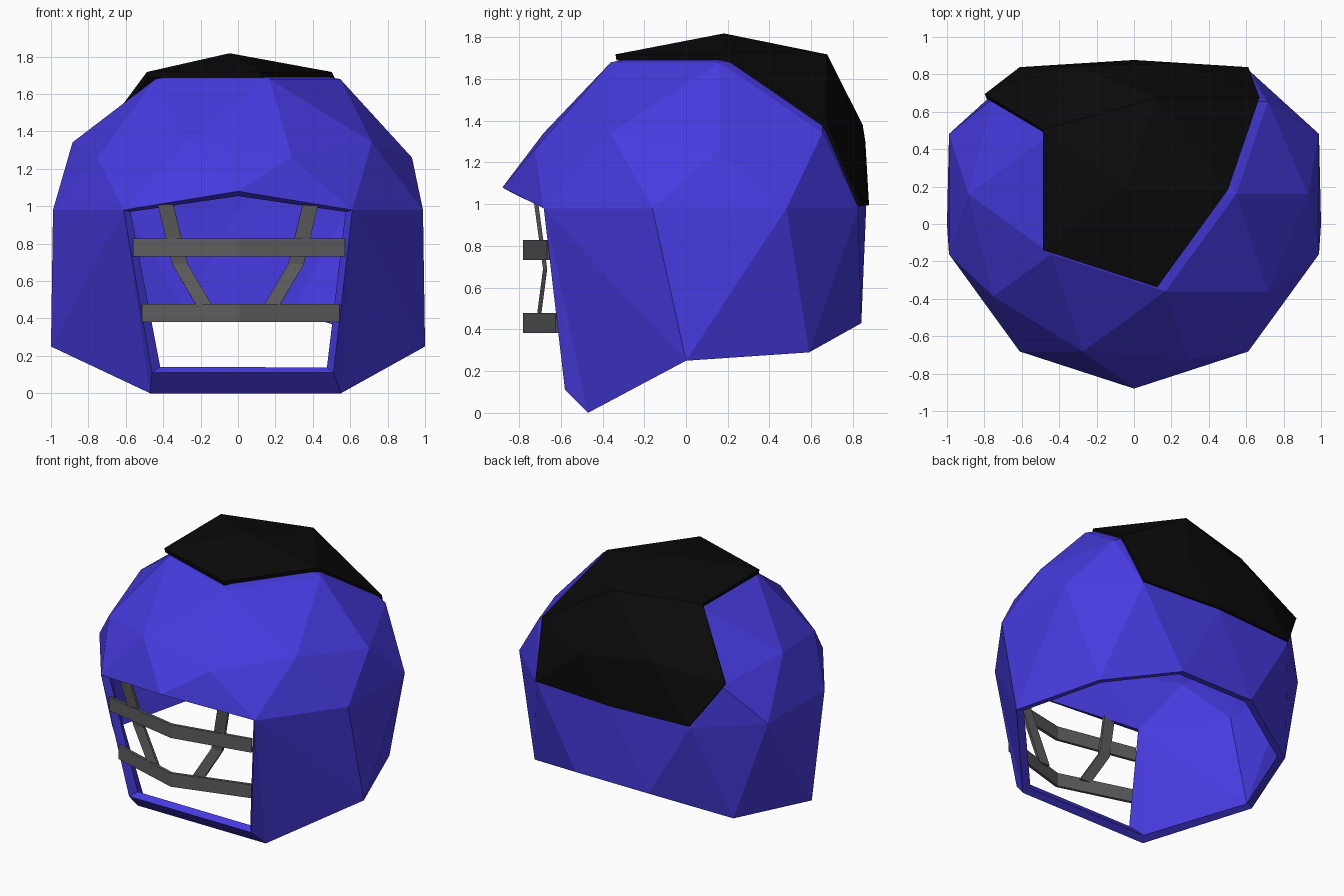
import bpy, bmesh, math
from mathutils import Vector

if "Cube" in bpy.data.objects:
    bpy.data.objects.remove(bpy.data.objects["Cube"])


def material(name, rgb):
    m = bpy.data.materials.new(name)
    m.diffuse_color = (*rgb, 1)
    m.use_nodes = True
    m.node_tree.nodes["Principled BSDF"].inputs["Base Color"].default_value = m.diffuse_color
    return m


BLUE = material("shell blue", (0.062, 0.043, 0.74))
BLACK = material("cover black", (0.003, 0.003, 0.003))
GREY = material("cage grey", (0.11, 0.11, 0.11))


def finish(bm, name, mat, thickness, offset=-1):
    bmesh.ops.recalc_face_normals(bm, faces=bm.faces)
    top = max(bm.faces, key=lambda f: f.calc_center_median().z)
    if offset == -1 and top.normal.z < 0:
        bmesh.ops.reverse_faces(bm, faces=bm.faces)
    me = bpy.data.meshes.new(name)
    bm.to_mesh(me)
    bm.free()
    me.materials.append(mat)
    ob = bpy.data.objects.new(name, me)
    bpy.context.collection.objects.link(ob)
    s = ob.modifiers.new("thickness", 'SOLIDIFY')
    s.thickness, s.offset, s.use_even_offset = thickness, offset, True
    return ob


def shape(co):
    """Unit icosphere point -> dome point (flattened back, raised equator, peaked brow)."""
    x, y, z = co
    d = 1.04 * y
    if d > 0.32:
        d -= 0.65 * (d - 0.32) ** 2
    if z > 0.95:
        h = 1.78
    elif z > 0.1:
        h = 0.795 + 1.04 * z
    else:
        h = 1.08 if y < -0.95 else 0.98
    return Vector((1.04 * x, 0.16 + d, h))


def dome(keep):
    """Icosphere faces whose corners all pass the keep rule."""
    bm = bmesh.new()
    bmesh.ops.create_icosphere(bm, subdivisions=2, radius=1)
    bmesh.ops.delete(bm, geom=[v for v in bm.verts if not keep(v.co)], context='VERTS')
    return bm


# Helmet shell: upper dome plus a zigzag skirt reaching forward to the chin
bm = dome(lambda c: c.z > -0.1)
angle = lambda v: (math.degrees(math.atan2(v.co.y, v.co.x)) + 60) % 360
rim = sorted((v for v in bm.verts if abs(v.co.z) < 0.1 and v.co.y > -0.95), key=angle)
for v in bm.verts:
    v.co = shape(v.co)
side = [(1, 0, 0.25), (0.79, 0.59, 0.29), (0.29, 0.84, 0.43)]
hem = [bm.verts.new(p) for p in side + [(-x, y, z) for x, y, z in reversed(side)]]
# rim runs -54..234 degrees (9 points); hem points sit between rim points 1..8
hem_of = [hem[0], hem[1], hem[2], hem[3], hem[4], hem[5]]
for i in range(6):
    bm.faces.new((rim[i + 1], hem_of[i], rim[i + 2]))
    if i < 5:
        bm.faces.new((rim[i + 2], hem_of[i], hem_of[i + 1]))
chin = []
for corner, cheek, low, front, under in (
        (rim[0], rim[1], hem[0], (0.51, -0.58, 0.11), (0.55, -0.47, 0)),
        (rim[8], rim[7], hem[5], (-0.46, -0.58, 0.11), (-0.47, -0.47, 0))):
    f, u = bm.verts.new(front), bm.verts.new(under)
    for tri in ((corner, cheek, low), (corner, low, u), (corner, u, f)):
        bm.faces.new(tri)
    chin.append((f, u))
bm.faces.new((chin[0][0], chin[0][1], chin[1][1], chin[1][0]))
finish(bm, "helmet_shell", BLUE, 0.05)

# Black cover: top and back faces of the same dome, lifted slightly
bm = dome(lambda c: c.z > 0.8 or (c.y > 0.49 and c.z > -0.1))
for v in bm.verts:
    lift = Vector((-0.045, 0.022, 0.038)) if v.co.z > 0.1 else Vector((0, 0.014, 0.015))
    v.co = shape(v.co) + lift
finish(bm, "top_cover", BLACK, 0.03)


# Face cage: bent flat strips
def strip(name, path, half):
    bm = bmesh.new()
    rows = [(bm.verts.new(Vector(p) - Vector(half)), bm.verts.new(Vector(p) + Vector(half)))
            for p in path]
    for a, b in zip(rows, rows[1:]):
        bm.faces.new((a[0], b[0], b[1], a[1]))
    return finish(bm, name, GREY, 0.02, 0)


strip("lower_bar", [(-0.51, -0.615, 0.43), (0.01, -0.77, 0.43), (0.54, -0.615, 0.43)], (0, 0, 0.048))
strip("upper_bar", [(-0.56, -0.655, 0.78), (0.01, -0.77, 0.78), (0.57, -0.655, 0.78)], (0, 0, 0.048))
for label, s in (("left", -1), ("right", 1)):
    strip(label + "_upright",
          [(s * 0.39, -0.72, 1.02), (s * 0.31, -0.675, 0.69), (s * 0.175, -0.705, 0.46)],
          (0.042, 0, 0))
